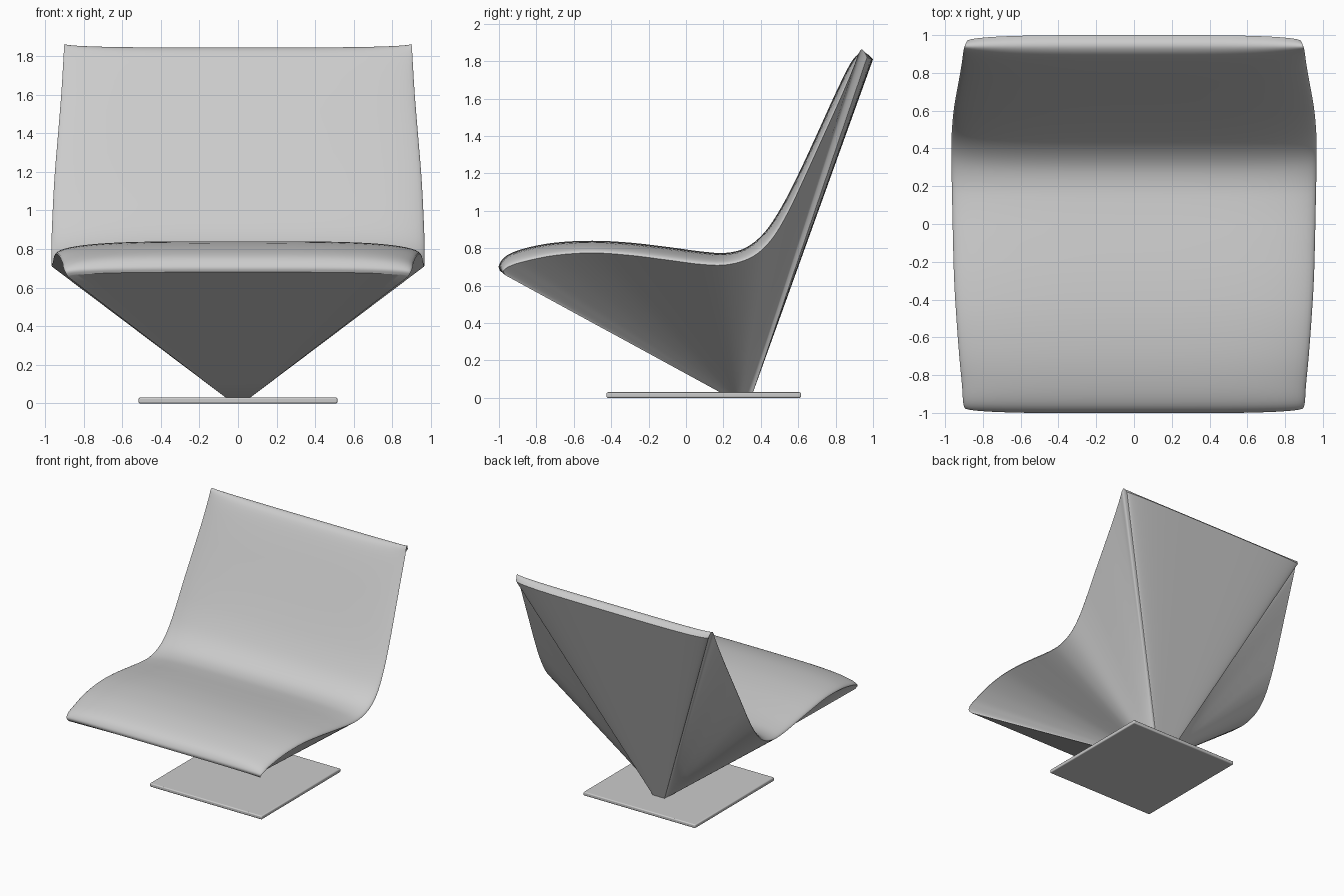
import bpy, bmesh
from mathutils import Vector

if "Cube" in bpy.data.objects:
    bpy.data.objects.remove(bpy.data.objects["Cube"])

# Side-view stations: crown y, crown z, lip y, lip z, half width
STATIONS = [
    (-0.995, 0.68, -0.965, 0.655, 0.88),
    (-1.00, 0.71, -0.975, 0.68, 0.895),
    (-0.96, 0.76, -0.94, 0.705, 0.905),
    (-0.86, 0.80, -0.86, 0.73, 0.91),
    (-0.70, 0.83, -0.70, 0.762, 0.925),
    (-0.50, 0.84, -0.50, 0.775, 0.94),
    (-0.30, 0.83, -0.30, 0.762, 0.952),
    (-0.10, 0.807, -0.10, 0.737, 0.958),
    (0.08, 0.783, 0.09, 0.713, 0.962),
    (0.21, 0.775, 0.23, 0.713, 0.965),
    (0.32, 0.803, 0.36, 0.757, 0.967),
    (0.42, 0.885, 0.46, 0.85, 0.966),
    (0.51, 1.02, 0.55, 1.00, 0.96),
    (0.60, 1.195, 0.635, 1.18, 0.95),
    (0.70, 1.41, 0.735, 1.40, 0.932),
    (0.80, 1.63, 0.83, 1.61, 0.915),
    (0.88, 1.79, 0.90, 1.775, 0.905),
    (0.925, 1.838, 0.93, 1.855, 0.90),
    (0.965, 1.84, 0.95, 1.855, 0.893),
    (1.00, 1.81, 0.968, 1.82, 0.885),
]


def spline(rows, steps):
    """Catmull-Rom through all the columns of the rows."""
    out, n = [], len(rows)
    for i in range(n - 1):
        p = [rows[max(0, min(n - 1, i + k))] for k in (-1, 0, 1, 2)]
        for s in range(steps):
            t = s / steps
            out.append([0.5 * (2*b + (c-a)*t + (2*a-5*b+4*c-d)*t*t + (3*b-a-3*c+d)*t**3)
                        for a, b, c, d in zip(*p)])
    out.append(list(rows[-1]))
    return out


def make_object(name, bm):
    bmesh.ops.recalc_face_normals(bm, faces=bm.faces)
    mesh = bpy.data.meshes.new(name)
    bm.to_mesh(mesh)
    bm.free()
    ob = bpy.data.objects.new(name, mesh)
    bpy.context.collection.objects.link(ob)
    bpy.ops.object.select_all(action='DESELECT')
    ob.select_set(True)
    bpy.context.view_layer.objects.active = ob
    return ob


# Chair shell: cushioned seat-and-back surface
bm = bmesh.new()
rows = spline(STATIONS, 4)
half = 16
us = []
for k in range(-half, half + 1):
    a = abs(k) / half
    us.append((1 - (1 - a) ** 2.2) * (1 if k > 0 else -1))
grid = []
for cy, cz, ly, lz, w in rows:
    line = []
    for u in us:
        b = max(0.0, 1 - abs(u) ** 4) ** 0.5
        line.append(bm.verts.new((w * u, ly + (cy - ly) * b, lz + (cz - lz) * b)))
    grid.append(line)
for r0, r1 in zip(grid, grid[1:]):
    for j in range(len(us) - 1):
        bm.faces.new((r0[j], r0[j + 1], r1[j + 1], r1[j]))

# Chair shell: underside drawn straight from the rim to the small foot
nr, nu = len(grid) - 1, len(us) - 1
AX, Y0, Y1, ZF = 0.05, 0.20, 0.355, 0.02
rim = [(grid[0][j], (AX * us[j], Y0)) for j in range(nu)]
rim += [(grid[i][nu], (AX, Y0 + (Y1 - Y0) * i / nr)) for i in range(nr)]
rim += [(grid[nr][j], (AX * us[j], Y1)) for j in range(nu, 0, -1)]
rim += [(grid[i][0], (-AX, Y0 + (Y1 - Y0) * i / nr)) for i in range(nr, 0, -1)]
LEVELS = 8
loop = [v for v, _ in rim]
for k in range(1, LEVELS + 1):
    t = k / LEVELS
    new = [bm.verts.new(v.co.lerp(Vector((x, y, ZF)), t)) for v, (x, y) in rim]
    for a in range(len(rim)):
        b = (a + 1) % len(rim)
        bm.faces.new((loop[a], loop[b], new[b], new[a]))
    loop = new
bm.faces.new(loop)
make_object("chair_shell", bm)
bpy.ops.object.shade_smooth_by_angle(angle=0.55)

# Base plate: thin square with softened edges
bm = bmesh.new()
bmesh.ops.create_cube(bm, size=1)
for v in bm.verts:
    v.co = Vector((v.co.x * 1.03, v.co.y * 1.04 + 0.095, v.co.z * 0.03 + 0.015))
plate = make_object("base_plate", bm)
bevel = plate.modifiers.new("soft_edges", 'BEVEL')
bevel.width = 0.008
bevel.segments = 3
bpy.ops.object.shade_smooth_by_angle(angle=0.55)
